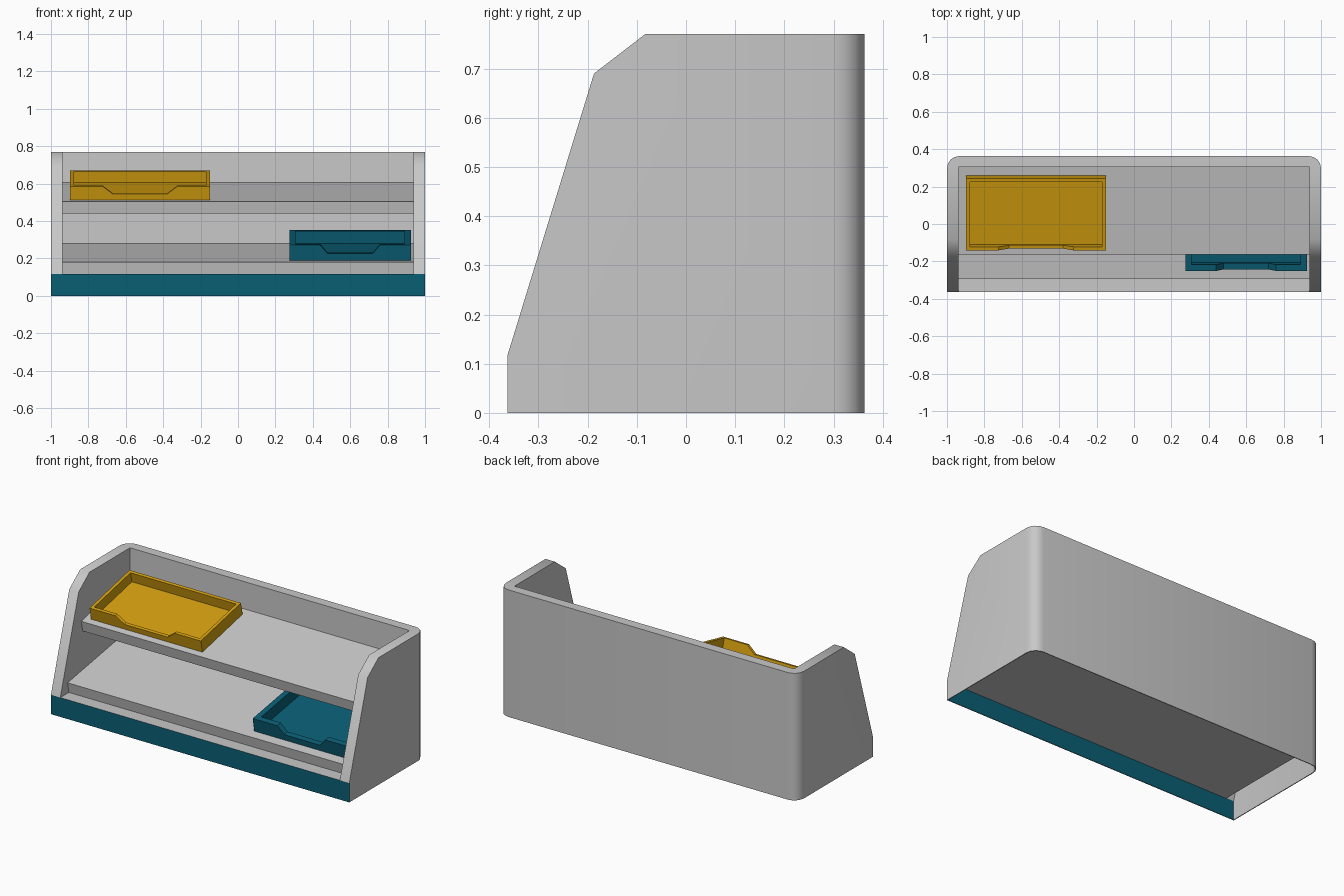
import bpy, bmesh, math
from mathutils import Vector

if "Cube" in bpy.data.objects:
    bpy.data.objects.remove(bpy.data.objects["Cube"])


def material(name, rgb):
    m = bpy.data.materials.new(name)
    m.diffuse_color = (*rgb, 1)
    m.use_nodes = True
    m.node_tree.nodes["Principled BSDF"].inputs["Base Color"].default_value = m.diffuse_color
    return m


GREY = material("light grey", (0.58, 0.58, 0.58))
TEAL = material("deep teal", (0.003, 0.112, 0.175))
YELLOW = material("mustard yellow", (0.65, 0.345, 0.005))


def extrude(name, pts, vec, mat=None, back_radius=0):
    """Extrude a closed outline; optionally round its upright back edges."""
    bm = bmesh.new()
    face = bm.faces.new([bm.verts.new(p) for p in pts])
    res = bmesh.ops.extrude_face_region(bm, geom=[face])
    bmesh.ops.translate(bm, vec=vec, verts=[g for g in res["geom"] if isinstance(g, bmesh.types.BMVert)])
    bmesh.ops.recalc_face_normals(bm, faces=bm.faces)
    if back_radius:
        ymax = max(v.co.y for v in bm.verts)
        edges = [e for e in bm.edges
                 if all(abs(v.co.y - ymax) < 1e-5 for v in e.verts)
                 and abs(e.verts[0].co.z - e.verts[1].co.z) > 0.05]
        bmesh.ops.bevel(bm, geom=edges, offset=back_radius, segments=4, profile=0.5, affect='EDGES')
    me = bpy.data.meshes.new(name)
    bm.to_mesh(me)
    bm.free()
    ob = bpy.data.objects.new(name, me)
    bpy.context.collection.objects.link(ob)
    if mat:
        me.materials.append(mat)
    return ob


def prism(name, yz, half_x, mat=None, back_radius=0):
    """Side profile extruded symmetrically across x."""
    return extrude(name, [(-half_x, y, z) for y, z in yz], Vector((2 * half_x, 0, 0)), mat, back_radius)


def subtract(ob, cutter):
    cutter.hide_render = True
    mod = ob.modifiers.new("cut", 'BOOLEAN')
    mod.operation, mod.solver, mod.object = 'DIFFERENCE', 'EXACT', cutter
    bpy.context.view_layer.objects.active = ob
    bpy.ops.object.modifier_apply(modifier=mod.name)
    bpy.data.objects.remove(cutter, do_unlink=True)


# Body: side profile with rounded back corners
body = prism("stand_body", [(-0.363, 0), (-0.363, 0.117), (-0.187, 0.69), (-0.083, 0.77),
                            (0.363, 0.77), (0.363, 0)], 1.0, GREY, 0.065)
# Display space above the sloped lower shelf, with a low front ledge
subtract(body, prism("space_cutter", [(-1, 0.117), (-0.281, 0.117), (-0.293, 0.18),
                                      (0.304, 0.28), (0.304, 1), (-1, 1)], 0.937))
# Hollow underside and hollow double-skinned walls around a flat floor
hollow = prism("hollow_cutter", [(-0.358, -0.1), (-0.358, 0.115), (-0.183, 0.686), (-0.081, 0.765),
                                 (0.358, 0.765), (0.358, -0.1)], 0.995, None, 0.062)
subtract(hollow, prism("core_cutter", [(-1, 0.112), (0.309, 0.112), (0.309, 2), (-1, 2)], 0.942))
subtract(body, hollow)
# Teal front panel, inside and out
body.data.materials.append(TEAL)
for p in body.data.polygons:
    if abs(p.normal.y) > 0.99 and p.center.y < -0.35 and p.center.z < 0.116:
        p.material_index = 1
bpy.ops.object.select_all(action='DESELECT')
body.select_set(True)
bpy.context.view_layer.objects.active = body
bpy.ops.object.shade_smooth_by_angle(angle=math.radians(40))
# Keep the top of the front panel crisp
for e in body.data.edges:
    if all(body.data.vertices[i].co.y < -0.35 for i in e.vertices):
        e.use_edge_sharp = True

# Sloped upper shelf, let into the walls
prism("upper_shelf", [(-0.163, 0.503), (-0.149, 0.439), (0.306, 0.54), (0.306, 0.605)], 0.939, GREY)


def tray(name, mat, x, y, z, slope, width, length, height, wall, notch):
    """Open tray with a finger notch in its front wall, tilted to match its shelf."""
    w, floor = width / 2, 0.015
    ob = prism(name, [(0, 0), (length, 0), (length, height), (0, height)], w, mat)
    subtract(ob, prism("tray_cutter", [(wall, floor), (length - wall, floor),
                                       (length - wall, 1), (wall, 1)], w - wall))
    top, bottom, depth = notch
    outline = [(-bottom, height - depth), (bottom, height - depth), (top, height),
               (top, height + 0.1), (-top, height + 0.1), (-top, height)]
    subtract(ob, extrude("notch_cutter", [(a, -0.1, b) for a, b in outline],
                         Vector((0, 0.1 + wall * 1.5, 0))))
    ob.location = (x, y, z)
    ob.rotation_euler.x = slope


tray("upper_tray", YELLOW, -0.524, -0.1245, 0.511, math.atan(0.2174),
     0.746, 0.393, 0.076, 0.019, (0.20, 0.145, 0.042))
tray("lower_tray", TEAL, 0.5995, -0.237, 0.19, math.atan(0.1675),
     0.65, 0.482, 0.083, 0.034, (0.16, 0.12, 0.047))
